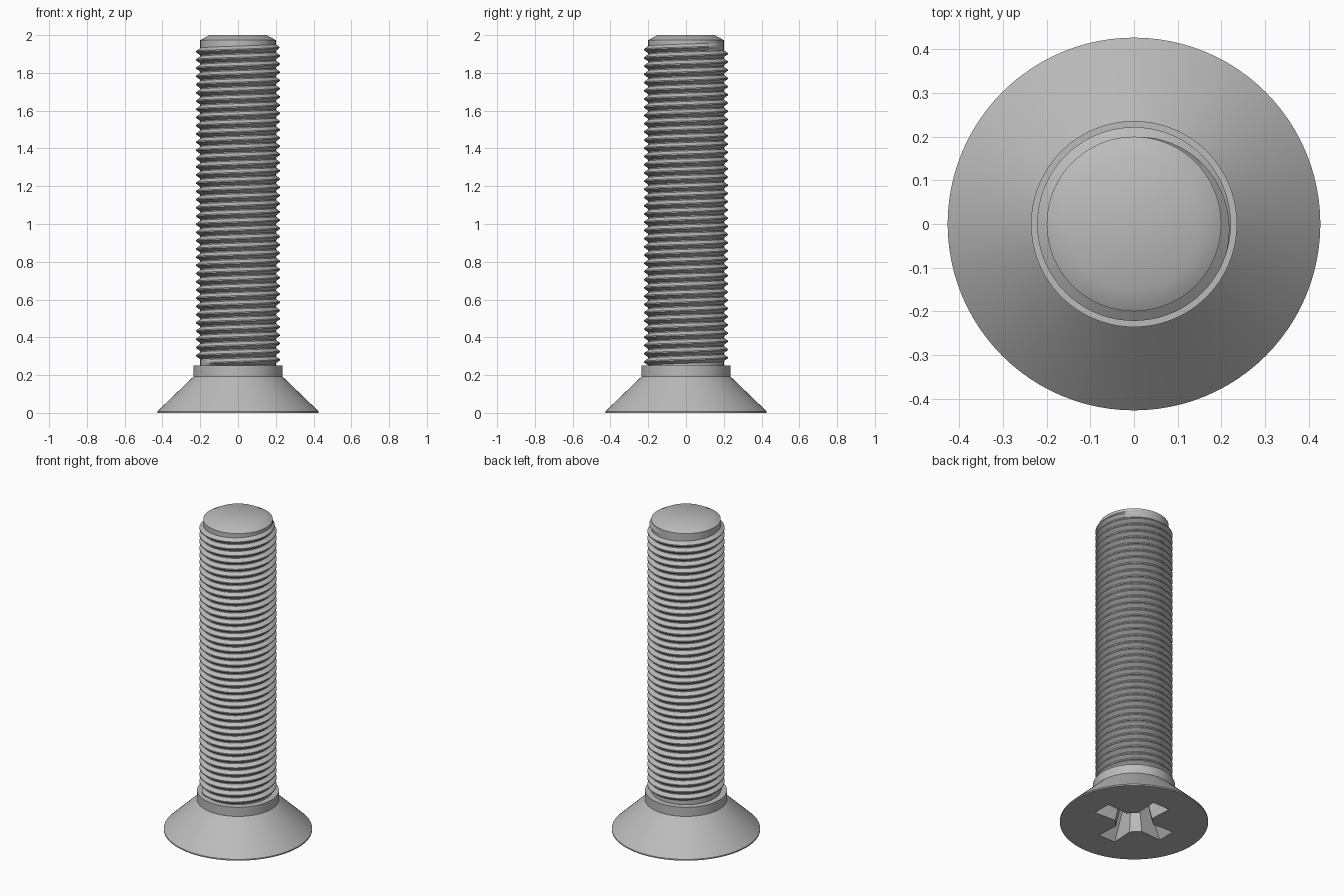
import bpy, bmesh, math

if "Cube" in bpy.data.objects:
    bpy.data.objects.remove(bpy.data.objects["Cube"])

SEG = 96
steel = bpy.data.materials.new("steel grey")
steel.diffuse_color = (0.5, 0.5, 0.5, 1)
steel.use_nodes = True
steel.node_tree.nodes["Principled BSDF"].inputs["Base Color"].default_value = steel.diffuse_color


def make_object(name, bm, smooth_angle=30):
    bmesh.ops.recalc_face_normals(bm, faces=bm.faces)
    me = bpy.data.meshes.new(name)
    bm.to_mesh(me)
    bm.free()
    ob = bpy.data.objects.new(name, me)
    bpy.context.collection.objects.link(ob)
    me.materials.append(steel)
    bpy.ops.object.select_all(action='DESELECT')
    ob.select_set(True)
    bpy.context.view_layer.objects.active = ob
    if smooth_angle:
        bpy.ops.object.shade_smooth_by_angle(angle=math.radians(smooth_angle))
    return ob


def loft(bm, rings):
    """Join closed rings of points and cap both ends."""
    loops = [[bm.verts.new(p) for p in ring] for ring in rings]
    for a, b in zip(loops, loops[1:]):
        for i in range(len(a)):
            j = (i + 1) % len(a)
            bm.faces.new((a[i], a[j], b[j], b[i]))
    bm.faces.new(loops[0])
    bm.faces.new(loops[-1])


def turned(name, profile):
    bm = bmesh.new()
    angles = [2 * math.pi * i / SEG for i in range(SEG)]
    loft(bm, [[(r * math.cos(a), r * math.sin(a), z) for a in angles]
              for r, z in profile])
    return make_object(name, bm)


# Countersunk head with collar, and plain core with chamfered tip
head = turned("head", [(0.427, 0), (0.427, 0.008), (0.236, 0.192), (0.236, 0.25)])
turned("shank_core", [(0.2, 0.245), (0.2, 1.973), (0.152, 2.0)])


# Cross recess: tapered cross with chamfered inner corners
def cross(length, end_half, neck_u, neck_v, z):
    pts = []
    for k in range(4):
        c, s = round(math.cos(k * math.pi / 2)), round(math.sin(k * math.pi / 2))
        for u, v in ((neck_u, -neck_v), (length, -end_half),
                     (length, end_half), (neck_u, neck_v)):
            pts.append((c * u - s * v, s * u + c * v, z))
    return pts


bm = bmesh.new()
loft(bm, [cross(0.25, 0.061, 0.102, 0.052, -0.01),
          cross(0.12, 0.032, 0.06, 0.028, 0.2)])
cutter = make_object("recess_cutter", bm, 0)
cutter.hide_render = True
cutter.hide_viewport = True
cut = head.modifiers.new("cross recess", 'BOOLEAN')
cut.operation = 'DIFFERENCE'
cut.solver = 'EXACT'
cut.object = cutter

# Right-hand helical thread, fading out at the tip
PITCH, TOP, ROOT, CREST = 0.0435, 1.945, 0.199, 0.222
STEPS = 72
count = int((TOP - 0.262) / PITCH * STEPS)
bm = bmesh.new()
previous = None
for i in range(count + 1):
    turn = i / STEPS
    a = math.pi / 2 - 2 * math.pi * turn
    z = TOP - PITCH * turn
    fade = min(1, turn / 0.3, (count - i) / STEPS / 0.1)
    crest = ROOT + (CREST - ROOT) * fade
    row = [bm.verts.new((r * math.cos(a), r * math.sin(a), z + h * PITCH))
           for r, h in ((ROOT, -0.45), (crest, -0.07), (crest, 0.07), (ROOT, 0.45))]
    if previous:
        for k in range(4):
            m = (k + 1) % 4
            bm.faces.new((previous[k], previous[m], row[m], row[k]))
    previous = row
make_object("thread", bm)
